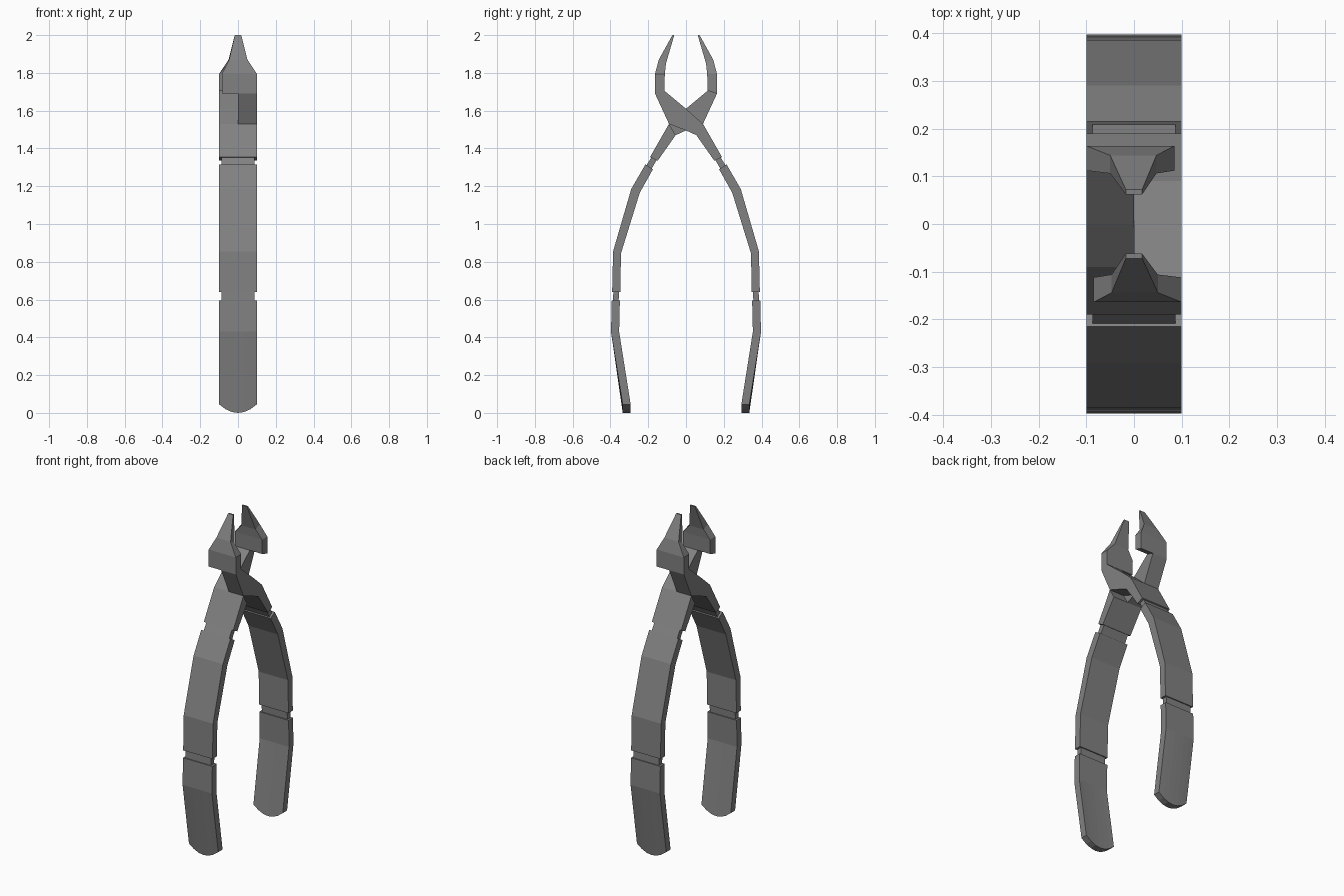
import bpy
import bmesh

if "Cube" in bpy.data.objects:
    bpy.data.objects.remove(bpy.data.objects["Cube"], do_unlink=True)

steel = bpy.data.materials.new("grey_steel")
steel.use_nodes = True
GREY = (0.22, 0.22, 0.22, 1)
steel.diffuse_color = GREY
steel.node_tree.nodes["Principled BSDF"].inputs["Base Color"].default_value = GREY


def finish(bm, name, turn):
    # the second half is the first turned half way round the z axis
    for v in bm.verts:
        v.co.x *= turn
        v.co.y *= turn
    bmesh.ops.recalc_face_normals(bm, faces=bm.faces)
    mesh = bpy.data.meshes.new(name)
    bm.to_mesh(mesh)
    bm.free()
    mesh.materials.append(steel)
    bpy.context.collection.objects.link(bpy.data.objects.new(name, mesh))


def loft(name, turn, sections, columns=2, round_end=0):
    # each section: outer (y, z), inner (y, z), x from, x to
    bm = bmesh.new()
    rings = []
    for i, (outer, inner, x0, x1) in enumerate(sections):
        drop = round_end if i == len(sections) - 1 else 0
        rows = []
        for y, z in (outer, inner):
            row = []
            for k in range(columns):
                t = k / (columns - 1)
                bulge = drop * (1 - (2 * t - 1) ** 2)
                row.append(bm.verts.new((x0 + (x1 - x0) * t, y, z - bulge)))
            rows.append(row)
        rings.append(rows[0] + rows[1][::-1])
    for a, b in zip(rings, rings[1:]):
        for k in range(len(a)):
            n = (k + 1) % len(a)
            bm.faces.new((a[k], a[n], b[n], b[k]))
    for ring in (rings[0], rings[-1]):
        for k in range(columns - 1):
            bm.faces.new((ring[k], ring[k + 1], ring[-2 - k], ring[-1 - k]))
    finish(bm, name, turn)


def prism(name, turn, outline, x0, x1):
    bm = bmesh.new()
    face = bm.faces.new([bm.verts.new((x0, y, z)) for y, z in outline])
    side = bmesh.ops.extrude_face_region(bm, geom=[face])["geom"]
    for v in side:
        if isinstance(v, bmesh.types.BMVert):
            v.co.x = x1
    finish(bm, name, turn)


W = 0.1


def full(outer, inner):
    return (outer, inner, -W, W)


def inset(section, share=0.15, width=0.087):
    (a, b), (c, d) = section[:2]
    return ((a + (c - a) * share, b + (d - b) * share),
            (c + (a - c) * share, d + (b - d) * share), -width, width)


def groove(top, bottom):
    return [top, inset(top), inset(bottom), bottom]


# handle sections from the joint down to the rounded end
handle = [full((-0.09, 1.53), (-0.055, 1.47))]
handle += groove(full((-0.19, 1.355), (-0.15, 1.335)),
                 full((-0.215, 1.315), (-0.175, 1.29)))
handle += [full((-0.29, 1.185), (-0.245, 1.165)),
           full((-0.386, 0.855), (-0.344, 0.845))]
handle += groove(full((-0.391, 0.64), (-0.348, 0.64)),
                 full((-0.393, 0.595), (-0.35, 0.595)))
handle += [full((-0.397, 0.43), (-0.354, 0.43)),
           full((-0.335, 0.045), (-0.293, 0.045))]

# half-thickness crossing plate
joint = [(-0.09, 1.53), (0, 1.61), (0.115, 1.706), (0.164, 1.69),
         (0.09, 1.53), (0, 1.495), (-0.055, 1.47)]

# jaw sections from the plate up to the narrow tip
jaw = [((0.164, 1.69), (0.115, 1.706), -W, 0.085),
       ((0.164, 1.795), (0.112, 1.795), -W, 0.085),
       ((0.144, 1.87), (0.106, 1.85), -0.05, 0.047),
       ((0.072, 2.0), (0.062, 2.0), -0.017, 0.017)]

for label, turn in (("front", 1), ("back", -1)):
    loft(label + "_handle", turn, handle, 7, 0.045)
    prism(label + "_handle_joint", turn, joint, -W, 0)
    loft(label + "_handle_jaw", turn, jaw)
